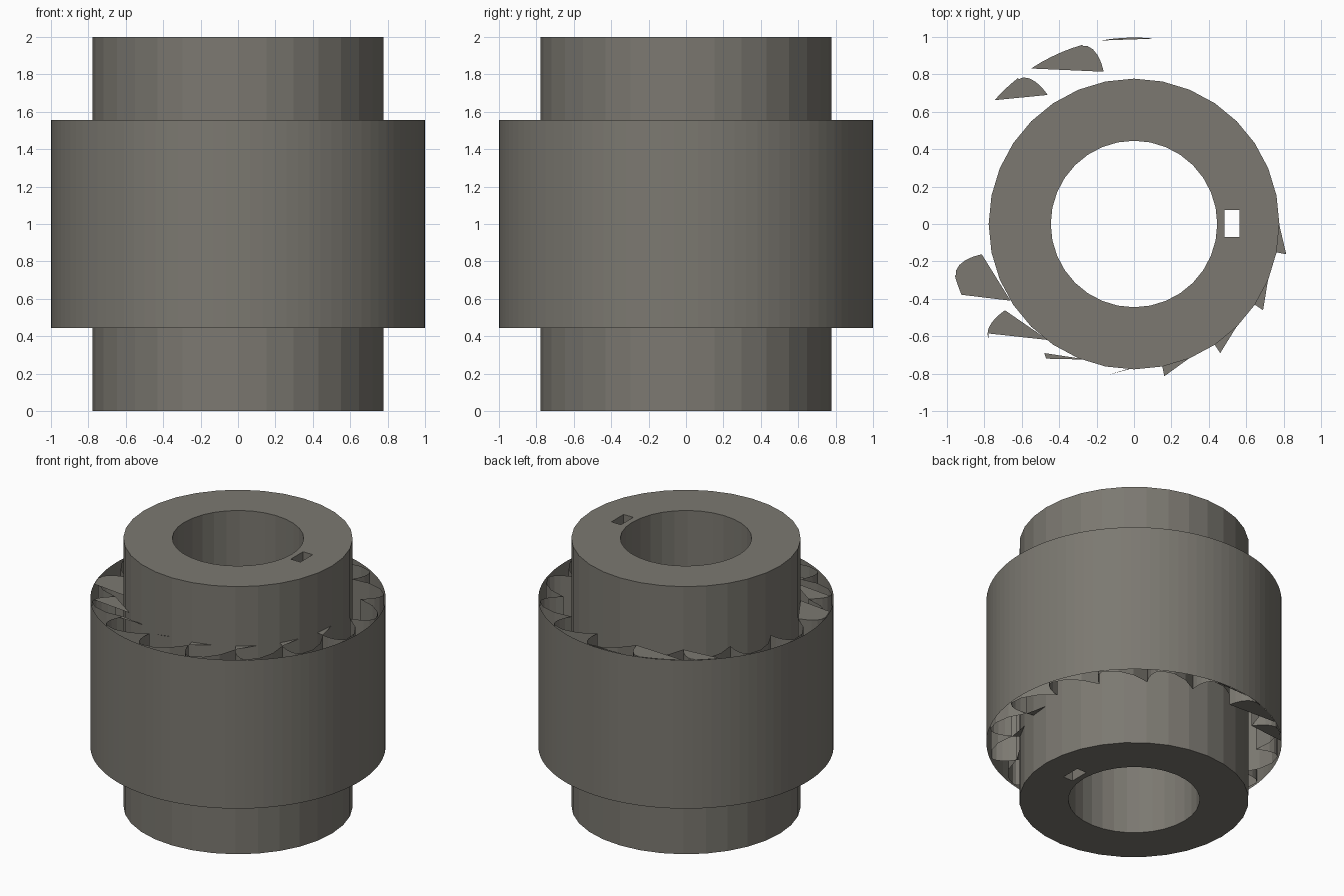
import bpy, bmesh
from math import cos, sin, radians, pi

cube = bpy.data.objects.get("Cube")
if cube:
    bpy.data.objects.remove(cube)

steel = bpy.data.materials.new("warm_grey_steel")
steel.use_nodes = True
colour = (0.2, 0.19, 0.165, 1)
steel.diffuse_color = colour
steel.node_tree.nodes["Principled BSDF"].inputs["Base Color"].default_value = colour

BOTTOM, TOP, TEETH = 0.445, 1.555, 16
PITCH = 360 / TEETH


def polar(r, deg):
    return (r * cos(radians(deg)), r * sin(radians(deg)))


def circle(r, n):
    return [polar(r, 360 * i / n) for i in range(n)]


def finish(bm, name):
    mesh = bpy.data.meshes.new(name)
    bm.to_mesh(mesh)
    bm.free()
    mesh.materials.append(steel)
    obj = bpy.data.objects.new(name, mesh)
    bpy.context.collection.objects.link(obj)
    return obj


def add_wall(bm, points, z0, z1, inward=False):
    """Vertical wall around a closed outline; returns both rims."""
    low = [bm.verts.new((x, y, z0)) for x, y in points]
    high = [bm.verts.new((x, y, z1)) for x, y in points]
    for i in range(len(points)):
        j = (i + 1) % len(points)
        quad = [low[i], low[j], high[j], high[i]]
        bm.faces.new(quad[::-1] if inward else quad)
    return low, high


# Hub sleeve with a round bore and a rectangular key slot
bm = bmesh.new()
slot = [(0.485, -0.07), (0.565, -0.07), (0.565, 0.075), (0.485, 0.075)]
rims = [add_wall(bm, circle(0.777, 32), 0, 2),
        add_wall(bm, circle(0.445, 32), 0, 2, True),
        add_wall(bm, slot, 0, 2, True)]
for end in (0, 1):
    edges = []
    for rim in rims:
        loop = rim[end]
        edges += [bm.edges.get((loop[i - 1], loop[i])) for i in range(len(loop))]
    bmesh.ops.triangle_fill(bm, edges=edges, use_beauty=True,
                            normal=(0, 0, 1 if end else -1))
bmesh.ops.recalc_face_normals(bm, faces=bm.faces)
finish(bm, "hub_sleeve")

# Open outer shell
bm = bmesh.new()
add_wall(bm, circle(1.0, 96), BOTTOM, TOP)
finish(bm, "outer_shell")


# Ratchet pockets: a rounded step outward, then a ramp back to the next tip
def step(tip):
    pts = []
    for i in range(6):
        a = pi / 2 * i / 5
        pts.append(polar(0.83 + 0.16 * sin(a), tip + 4.8 * (1 - cos(a))))
    return pts


profile = []
for k in range(TEETH):
    tip = PITCH * (k + 0.5)
    profile += step(tip)
    profile += [polar(0.975, tip + 10), polar(0.92, tip + 16)]
bm = bmesh.new()
add_wall(bm, profile, BOTTOM, TOP, True)
finish(bm, "ratchet_teeth")


# Thin end plates that partly close some pockets
def arc(start, end):
    return [polar(0.997, start + (end - start) * i / 5) for i in range(6)]


plates = [step(101.25) + arc(106, 123.5),
          step(123.75) + arc(128.5, 138.4),
          step(191.25) + arc(196, 202.3) + [(-0.66, -0.41)],
          step(213.75) + [(-0.78, -0.585), (-0.46, -0.62)],
          arc(83.7, 100.3),
          [(-0.48, -0.69), (-0.25, -0.725), (-0.47, -0.72)],
          [(-0.15, -0.81), (0, -0.765), (-0.02, -0.775)]]
# Small wedges beside the tooth tips nearest the key slot
for k in range(4):
    tip = -PITCH * (k + 0.5)
    plates.append([polar(0.83, tip), polar(0.775, tip + 11.5), polar(0.77, tip)])

bm = bmesh.new()
for points in plates:
    for z in (BOTTOM, TOP):
        face = bm.faces.new([bm.verts.new((x, y, z)) for x, y in points])
        face.normal_update()
        if (face.normal.z > 0) != (z == TOP):
            face.normal_flip()
finish(bm, "pocket_end_plates")
